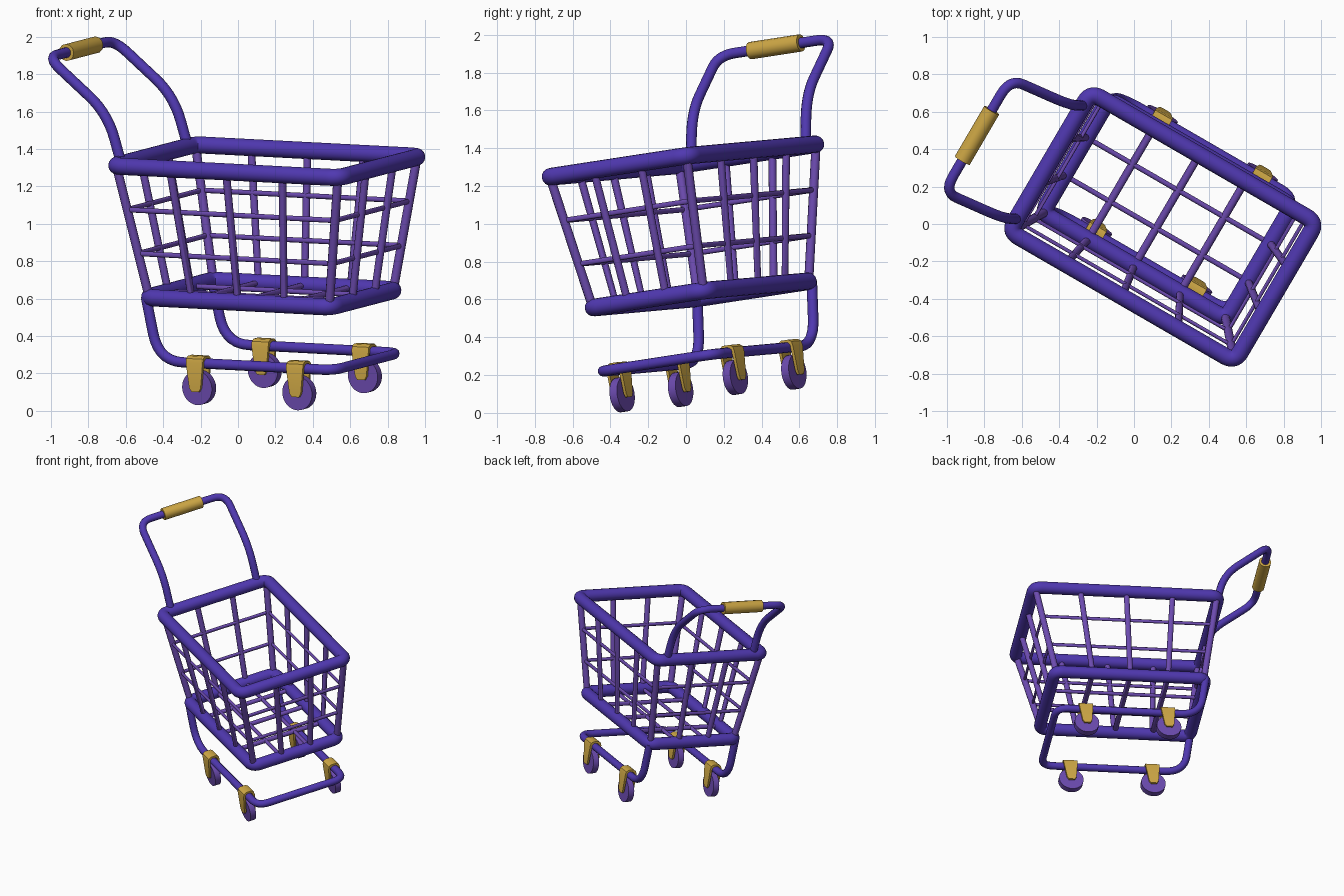
import bpy, bmesh, math
from mathutils import Matrix, Vector

if "Cube" in bpy.data.objects:
    bpy.data.objects.remove(bpy.data.objects["Cube"])

# Cart frame: a = toward the nose, b = sideways, c = up; slightly turned and tilted
U = Vector((0.865, -0.5, -0.045)).normalized()
W = U.cross(Vector((0.497, 0.857, 0.131))).normalized()
V = W.cross(U)
CART = Matrix.Translation(V * 0.238) @ Matrix((U, V, W)).transposed().to_4x4()


def material(name, col):
    m = bpy.data.materials.new(name)
    m.diffuse_color = (*col, 1)
    m.use_nodes = True
    m.node_tree.nodes["Principled BSDF"].inputs["Base Color"].default_value = m.diffuse_color
    return m


FRAME = material("frame_violet", (0.08, 0.04, 0.44))
WIRE = material("wire_purple", (0.15, 0.07, 0.43))
GOLD = material("gold", (0.62, 0.39, 0.06))


def fillet(points, cyclic):
    """points are (a, b, c, tangent distance); returns a path with rounded corners"""
    out, n = [], len(points)
    for i, q in enumerate(points):
        p, t = Vector(q[:3]), q[3]
        if t == 0 or (not cyclic and i in (0, n - 1)):
            out.append(p)
            continue
        s = p + (Vector(points[i - 1][:3]) - p).normalized() * t
        e = p + (Vector(points[(i + 1) % n][:3]) - p).normalized() * t
        for k in range(8):
            f = k / 7
            out.append(s * (1 - f) ** 2 + p * 2 * f * (1 - f) + e * f * f)
    return out


def tubes(name, paths, r, mat, cyclic=False, res=4):
    cu = bpy.data.curves.new(name, 'CURVE')
    cu.dimensions = '3D'
    cu.bevel_depth = r
    cu.bevel_resolution = res
    cu.use_fill_caps = True
    for path in paths:
        pts = fillet([tuple(p) if len(p) == 4 else (*p, 0) for p in path], cyclic)
        sp = cu.splines.new('POLY')
        sp.points.add(len(pts) - 1)
        for s, p in zip(sp.points, pts):
            s.co = (*p, 1)
        sp.use_cyclic_u = cyclic
    ob = bpy.data.objects.new(name, cu)
    bpy.context.collection.objects.link(ob)
    ob.matrix_world = CART
    cu.materials.append(mat)
    bpy.ops.object.select_all(action='DESELECT')
    ob.select_set(True)
    bpy.context.view_layer.objects.active = ob
    bpy.ops.object.convert(target='MESH')
    bpy.ops.object.shade_smooth_by_angle(angle=math.radians(50))
    return ob


def mesh_object(name, bm, mat, angle=35):
    bmesh.ops.recalc_face_normals(bm, faces=bm.faces)
    me = bpy.data.meshes.new(name)
    bm.to_mesh(me)
    bm.free()
    me.materials.append(mat)
    ob = bpy.data.objects.new(name, me)
    bpy.context.collection.objects.link(ob)
    ob.matrix_world = CART
    bpy.ops.object.select_all(action='DESELECT')
    ob.select_set(True)
    bpy.context.view_layer.objects.active = ob
    bpy.ops.object.shade_smooth_by_angle(angle=math.radians(angle))
    return ob


# Basket: (back, nose, half width, height) at the bottom and top rims
LOW, HIGH = (-0.482, 0.655, 0.354, 0.605), (-0.616, 0.778, 0.435, 1.32)


def level(f):
    return [l + (h - l) * f for l, h in zip(LOW, HIGH)]


def spot(f, s, t, inset=0.0):
    """point on level f; s runs back to nose, t runs side to side"""
    a0, a1, h, c = level(f)
    a0, a1, h = a0 + inset, a1 - inset, h - inset
    return (a0 + (a1 - a0) * s, -h + 2 * h * t, c)


CORNERS = [(0, 0), (1, 0), (1, 1), (0, 1)]
for name, f in (("basket_bottom_rim", 0), ("basket_top_rim", 1)):
    tubes(name, [[(*spot(f, s, t), 0.06) for s, t in CORNERS]], 0.046, FRAME, True, 6)

# Basket wires
tubes("corner_bars", [[spot(0, s, t, 0.012), spot(1, s, t, 0.012)] for s, t in CORNERS], 0.024, WIRE)
tubes("side_bars", [[spot(1, s, 0), spot(0, s, 0), spot(0, s, 1), spot(1, s, 1)]
                    for s in (0.25, 0.5, 0.75)], 0.021, WIRE)
tubes("end_bars", [[spot(0, s, t), spot(1, s, t)] for s in (0, 1) for t in (1/3, 2/3)], 0.021, WIRE)
tubes("floor_bars", [[spot(0, 0, t), spot(0, 1, t)] for t in (1/3, 2/3)], 0.014, WIRE)
tubes("basket_rings", [[spot(f, s, t, 0.01) for s, t in CORNERS] for f in (1/3, 2/3)], 0.014, WIRE, True)


# Handle and base are mirrored bent tubes
def mirrored(half):
    return half + [(a, -b, c, t) for a, b, c, t in reversed(half)]


B = 0.354
tubes("handle", [mirrored([(-0.612, -B, 1.32, 0), (-0.69, -B, 1.59, 0.14),
                           (-1.05, -B, 1.876, 0.1)])], 0.028, FRAME)
tubes("base_frame", [mirrored([(-0.482, -B, 0.605, 0), (-0.415, -B, 0.265, 0.15),
                               (0.665, -B, 0.265, 0.09)])], 0.028, FRAME)
tubes("handle_grip", [[(-1.05, -0.157, 1.876), (-1.05, 0.157, 1.876)]], 0.046, GOLD)

# Casters: tapered fork over the rail, plain disc wheel. Profile rows: (b, c, half length)
OUTER = [(0.046, 0.115, 0.022), (0.046, 0.135, 0.035), (0.046, 0.27, 0.052), (0.04, 0.293, 0.052),
         (0.022, 0.305, 0.052)]
INNER = [(0.03, 0.115, 0.022), (0.03, 0.135, 0.035), (0.03, 0.265, 0.052), (0.027, 0.28, 0.052),
         (0.015, 0.289, 0.052)]


def fork(name, a, b):
    bm = bmesh.new()
    rows = []
    for prof in (OUTER, INNER):
        full = prof + [(-x, c, l) for x, c, l in reversed(prof)]
        for s in (-1, 1):
            rows.append([bm.verts.new((a + s * l, b + x, c)) for x, c, l in full])
    o0, o1, i0, i1 = rows
    for p, q in ((o0, o1), (i0, i1), (o0, i0), (o1, i1)):
        for k in range(len(p) - 1):
            bm.faces.new((p[k], p[k + 1], q[k + 1], q[k]))
    for k in (0, -1):
        bm.faces.new((o0[k], o1[k], i1[k], i0[k]))
    mesh_object(name, bm, GOLD)


for end, a in (("rear", -0.171), ("front", 0.448)):
    for side, b in (("left", -0.35), ("right", 0.35)):
        fork(f"{end}_{side}_fork", a, b)
        bm = bmesh.new()
        bmesh.ops.create_cone(bm, cap_ends=True, segments=32, radius1=0.092, radius2=0.092, depth=0.046,
                              matrix=Matrix.Translation((a, b, 0.133)) @ Matrix.Rotation(math.pi / 2, 4, 'X'))
        mesh_object(f"{end}_{side}_wheel", bm, WIRE)
